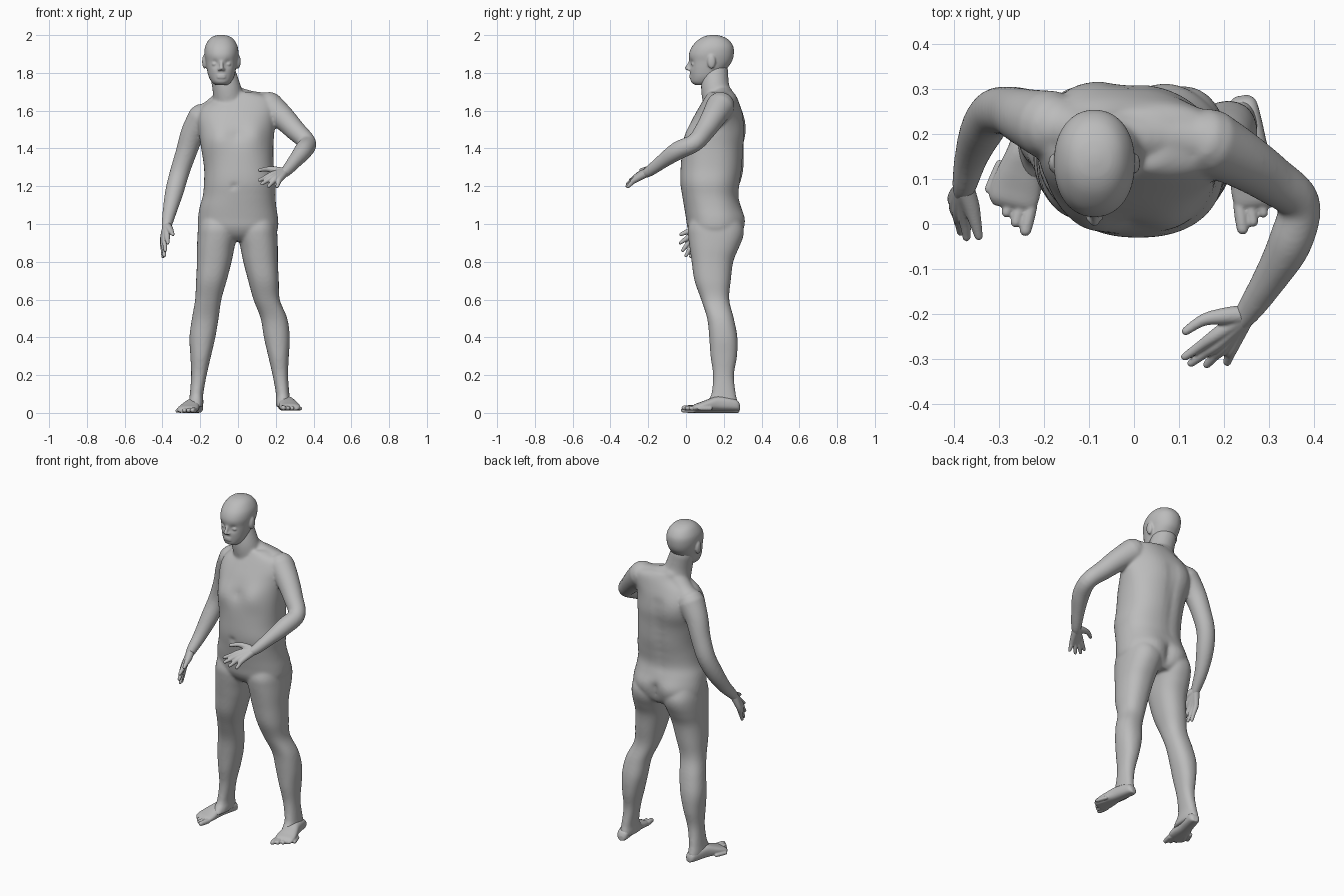
import bpy, bmesh, math
from mathutils import Vector, Matrix

cube = bpy.data.objects.get("Cube")
if cube:
    bpy.data.objects.remove(cube, do_unlink=True)

bm = bmesh.new()
UP = Vector((0, 0, 1))

skin = bpy.data.materials.new("plain grey")
skin.use_nodes = True
grey = (.5, .5, .5, 1)
skin.diffuse_color = grey
skin.node_tree.nodes["Principled BSDF"].inputs["Base Color"].default_value = grey


def blend(a, b, c, d, t):
    """Smooth curve through b and c."""
    return (b * 2 + (c - a) * t + (a * 2 - b * 5 + c * 4 - d) * t * t
            + (b * 3 - a - c * 3 + d) * t ** 3) * 0.5


def refine(rows, steps):
    """Insert in-between rows; every row is a tuple of vectors or numbers."""
    last = len(rows) - 1
    out = []
    for i in range(last):
        keys = [rows[max(i - 1, 0)], rows[i], rows[i + 1], rows[min(i + 2, last)]]
        for s in range(steps):
            out.append(tuple(blend(*vals, s / steps) for vals in zip(*keys)))
    return out + [rows[last]]


def loft(rows, sides=32, power=2.0):
    """Skin superellipse rings given as (centre, half axis, half axis)."""
    rings = []
    for centre, u, v in rows:
        ring = []
        for k in range(sides):
            a = math.tau * k / sides
            c, s = math.cos(a), math.sin(a)
            cu = math.copysign(abs(c) ** (2 / power), c)
            sv = math.copysign(abs(s) ** (2 / power), s)
            ring.append(bm.verts.new(centre + u * cu + v * sv))
        rings.append(ring)
    for low, high in zip(rings, rings[1:]):
        for k in range(sides):
            n = (k + 1) % sides
            bm.faces.new((low[k], low[n], high[n], high[k]))
    bm.faces.new(rings[0][::-1])
    bm.faces.new(rings[-1])
    return [v for ring in rings for v in ring]


def stack(table, steps=5, sides=48, power=2.3):
    """Loft level rings from rows of x0, x1, y0, y1, z."""
    rows = [(Vector(((x0 + x1) / 2, (y0 + y1) / 2, z)),
             Vector(((x1 - x0) / 2, 0, 0)), Vector((0, (y1 - y0) / 2, 0)))
            for x0, x1, y0, y1, z in table]
    return loft(refine(rows, steps), sides, power)


def tube(points, radii, steps=5, sides=20):
    """Round-ended limb along a path."""
    path = refine([(Vector(p), r) for p, r in zip(points, radii)], steps)
    ref = Vector((.3, -.5, .8))
    rows = []
    for i, (p, r) in enumerate(path):
        along = (path[min(i + 1, len(path) - 1)][0] - path[max(i - 1, 0)][0]).normalized()
        u = along.cross(ref).normalized()
        v = along.cross(u)
        ring = (p, u * r, v * r)
        caps = [(p + along * r * math.sin(a), u * r * math.cos(a), v * r * math.cos(a))
                for a in (.5, 1, 1.4)]
        if i == 0:
            rows += [(p * 2 - c, cu, cv) for c, cu, cv in reversed(caps)]
        rows.append(ring)
        if i == len(path) - 1:
            rows += caps
    loft(rows, sides)


def blob(centre, size):
    """Ellipsoid of flesh."""
    matrix = Matrix.Translation(centre) @ Matrix.Diagonal((*size, 1))
    bmesh.ops.create_uvsphere(bm, u_segments=24, v_segments=16, radius=1, matrix=matrix)


def push(verts, centre, radius, depth):
    """Press (+y) or pull (-y) the surface near a point with a soft falloff."""
    for v in verts:
        v.co.y += depth * math.exp(-((v.co - Vector(centre)).length / radius) ** 2)


def finish(name, voxel, rounds):
    """Fuse everything built so far into one smooth object."""
    bmesh.ops.recalc_face_normals(bm, faces=bm.faces)
    mesh = bpy.data.meshes.new(name)
    bm.to_mesh(mesh)
    bm.clear()
    obj = bpy.data.objects.new(name, mesh)
    bpy.context.collection.objects.link(obj)
    mesh.materials.append(skin)
    fuse = obj.modifiers.new("fuse", 'REMESH')
    fuse.mode = 'VOXEL'
    fuse.voxel_size = voxel
    fuse.use_smooth_shade = True
    soften = obj.modifiers.new("soften", 'SMOOTH')
    soften.factor = .5
    soften.iterations = rounds


# Torso
torso = stack([
    (-.14, .14, .065, .26, .91), (-.19, .19, .03, .29, .94), (-.212, .212, .008, .303, .98),
    (-.212, .212, 0, .305, 1.03), (-.203, .203, -.01, .29, 1.09), (-.186, .198, -.02, .278, 1.15),
    (-.18, .2, -.03, .285, 1.22), (-.18, .19, -.028, .297, 1.3), (-.195, .187, -.018, .303, 1.4),
    (-.207, .192, .008, .31, 1.48), (-.212, .2, .038, .303, 1.56), (-.19, .21, .07, .288, 1.62),
    (-.12, .18, .1, .27, 1.67), (-.1, .08, .12, .25, 1.7)])
# Navel, chest, buttocks, shoulder blades, spine groove and cleft
push(torso, (-.025, -.03, 1.2), .014, .012)
for x, z in ((-.105, 1.46), (.09, 1.475)):
    push(torso, (x, .02, z), .07, -.021)
push(torso, (-.01, 0, 1.47), .03, .007)
for x in (-.1, .1):
    push(torso, (x, .3, 1.02), .075, .014)
push(torso, (-.14, .29, 1.52), .1, .02)
push(torso, (.17, .26, 1.54), .09, -.02)
for i in range(9):
    push(torso, (-.025, .3, 1.14 + i * .05), .03, -.008)
for z in (.94, .98, 1.02):
    push(torso, (0, .31, z), .03, -.017)

# Shoulder slopes and neck
tube([(-.05, .19, 1.68), (.06, .195, 1.65), (.16, .185, 1.635)], (.062, .057, .06))
tube([(-.07, .19, 1.66), (-.13, .205, 1.605), (-.19, .225, 1.56)], (.06, .06, .065))
tube([(-.045, .18, 1.62), (-.06, .155, 1.72), (-.088, .155, 1.82)], (.087, .076, .068))

# Legs down to the flared ankles
leg = [(-.2, -.01, .03, .28, 1.04), (-.211, -.004, .01, .305, .98), (-.215, -.006, .012, .302, .93),
       (-.217, -.02, .02, .278, .87), (-.217, -.034, .03, .25, .8), (-.222, -.06, .045, .237, .7),
       (-.227, -.088, .08, .229, .6), (-.244, -.103, .112, .253, .5), (-.257, -.12, .123, .272, .4),
       (-.252, -.143, .13, .27, .3), (-.248, -.166, .143, .254, .2), (-.255, -.184, .134, .264, .1),
       (-.26, -.183, .108, .274, .06), (-.262, -.185, .08, .28, .03)]
stack(leg)
shifts = [.017 if row[4] < .55 else -.006 for row in leg]
stack([(d - x1, d - x0, y0, y1, z) for d, (x0, x1, y0, y1, z) in zip(shifts, leg)])

# Arms, tapering into the palms
tube([(-.19, .22, 1.56), (-.24, .237, 1.48), (-.274, .25, 1.38), (-.31, .248, 1.27),
      (-.337, .21, 1.17), (-.361, .15, 1.07), (-.377, .085, .995), (-.383, .055, .955)],
     (.078, .064, .056, .052, .049, .038, .028, .016))
tube([(.165, .182, 1.625), (.235, .145, 1.565), (.304, .1, 1.495), (.366, .046, 1.43),
      (.347, -.04, 1.39), (.303, -.12, 1.335), (.25, -.2, 1.275), (.222, -.232, 1.262)],
     (.076, .065, .055, .048, .049, .039, .028, .016))
finish("body", .007, 12)

# Head with eye sockets
HX = -.088
head = stack([(HX - w, HX + w, front, back, z) for w, front, back, z in (
    (.03, .05, .11, 1.735), (.05, .028, .16, 1.75), (.067, .023, .19, 1.78),
    (.077, .02, .215, 1.82), (.084, .018, .243, 1.86), (.09, .016, .253, 1.9),
    (.086, .032, .25, 1.94), (.067, .065, .226, 1.975), (.042, .1, .19, 1.994),
    (.01, .135, .155, 2.001))], steps=6, sides=64, power=2.15)
for side in (-1, 1):
    push(head, (HX + side * .035, .025, 1.848), .019, .012)
    blob((HX + side * .035, .041, 1.846), (.016, .013, .011))
    blob((HX + side * .089, .135, 1.86), (.013, .022, .038))
    blob((HX + side * .011, .016, 1.819), (.009, .011, .008))

# Nose and lips
tube([(HX, .024, 1.862), (HX, .014, 1.842), (HX, .005, 1.824)], (.008, .009, .011))
for z in (1.787, 1.776):
    blob((HX, .026, z), (.025, .009, .006))
finish("head", .005, 4)


# Feet with toes fanned back from the big toe
def foot(name, heel, toe, ground, outward):
    heel, toe = Vector(heel), Vector(toe)
    along = (toe - heel).normalized()
    across = along.cross(UP)
    rows = []
    for t, w, h in ((0, .014, .03), (.015, .03, .055), (.06, .036, .07), (.12, .04, .075),
                    (.17, .05, .06), (.21, .056, .045), (.24, .053, .034), (.255, .04, .02)):
        rows.append((heel + along * t + UP * (ground + h / 2), across * w, UP * h / 2))
    loft(refine(rows, 4), 32, 2.5)
    for i in range(5):
        r = .0145 - i * .001
        base = heel + across * outward * (i * .0225 - .042) + UP * (ground + r)
        splay = across * outward * (i * .003 - .002)
        end = .307 - i * .012 - i * i * .0015
        tube([base + along * (end + t) + splay * s for t, s in ((-.07, 0), (-.04, .5), (-r, 1))],
             (r, r, r * .9))
    finish(name, .004, 3)


foot("right_foot", (-.21, .28, 0), (-.288, -.02, 0), 0, 1)
foot("left_foot", (.239, .285, 0), (.287, -.02, 0), .012, -1)


# Hands: each finger runs from the wrist through its knuckle to the tip
def hand(name, wrist, thumb, fingers):
    tube([wrist, *thumb], (.022, .019, .0135, .0095))
    for knuckle, tip in fingers:
        k, t = Vector(knuckle), Vector(tip)
        tube([wrist, k, k.lerp(t, .55), t], (.022, .0155, .0115, .009))
    finish(name, .0035, 3)


hand("right_hand", (-.377, .081, .992),
     [(-.362, .04, .972), (-.352, .002, .957), (-.345, -.027, .945)],
     [((-.375, .015, .932), (-.372, -.03, .9)), ((-.389, .027, .92), (-.385, -.018, .86)),
      ((-.396, .042, .913), (-.39, .0, .832)), ((-.399, .059, .913), (-.397, .025, .828))])
hand("left_hand", (.249, -.201, 1.274),
     [(.2, -.205, 1.285), (.155, -.213, 1.29), (.115, -.238, 1.285)],
     [((.185, -.245, 1.265), (.113, -.295, 1.232)), ((.19, -.262, 1.252), (.127, -.309, 1.213)),
      ((.2, -.27, 1.24), (.162, -.312, 1.2)), ((.218, -.272, 1.232), (.207, -.307, 1.198))])
